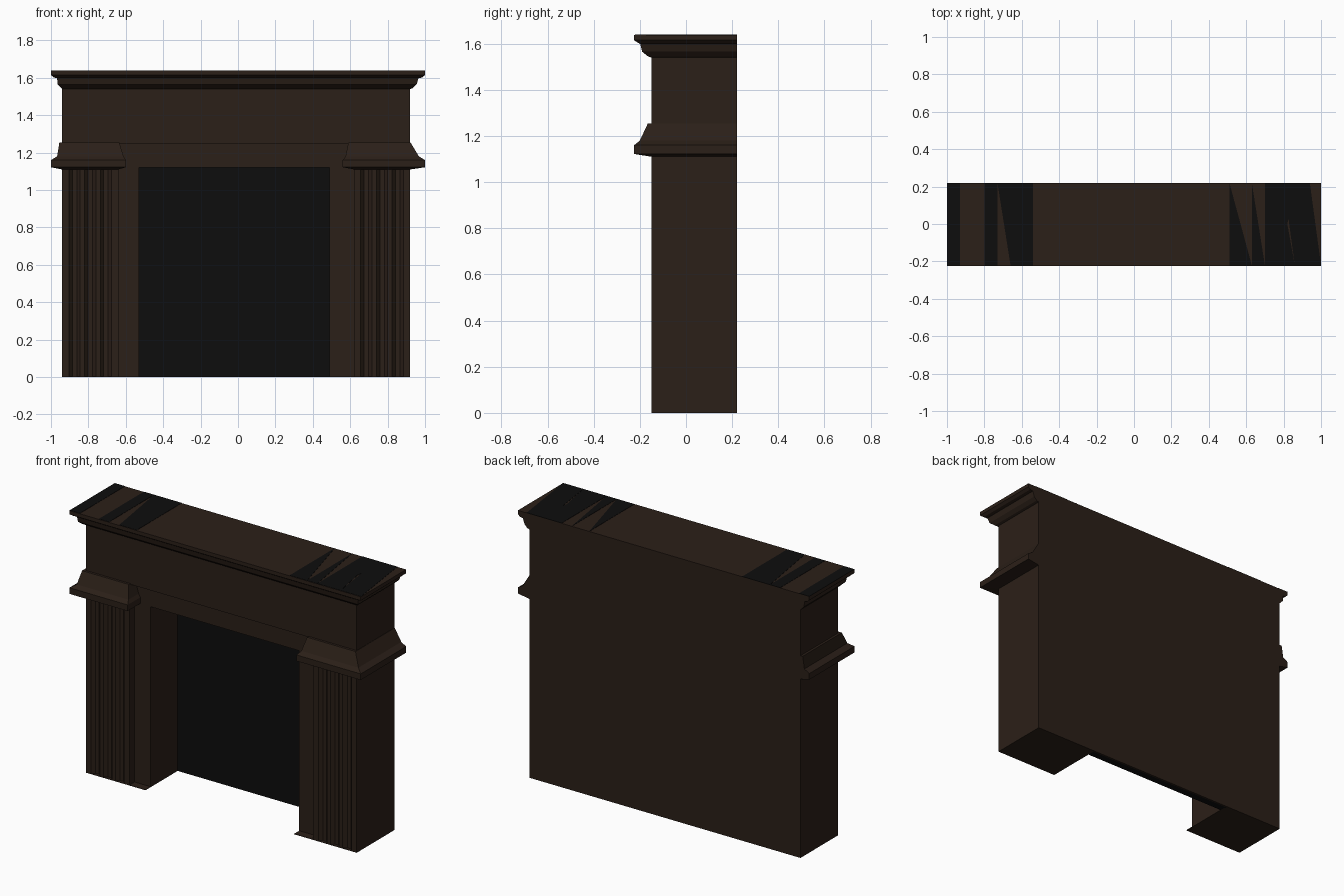
import bpy, bmesh

if "Cube" in bpy.data.objects:
    bpy.data.objects.remove(bpy.data.objects["Cube"])

BACK = 0.22


def material(name, rgb):
    m = bpy.data.materials.new(name)
    m.diffuse_color = (*rgb, 1)
    m.use_nodes = True
    m.node_tree.nodes["Principled BSDF"].inputs["Base Color"].default_value = m.diffuse_color
    return m


WOOD = material("dark_wood", (0.024, 0.014, 0.009))
SOOT = material("soot_black", (0.004, 0.004, 0.004))


def loft(name, rings, mat):
    """Skin a stack of matching point rings and cap both ends."""
    bm = bmesh.new()
    loops = [[bm.verts.new(p) for p in ring] for ring in rings]
    n = len(loops[0])
    for a, b in zip(loops, loops[1:]):
        for i in range(n):
            j = (i + 1) % n
            bm.faces.new((a[i], a[j], b[j], b[i]))
    bm.faces.new(loops[0][::-1])
    bm.faces.new(loops[-1])
    bmesh.ops.recalc_face_normals(bm, faces=bm.faces)
    me = bpy.data.meshes.new(name)
    bm.to_mesh(me)
    bm.free()
    me.materials.append(mat)
    ob = bpy.data.objects.new(name, me)
    bpy.context.collection.objects.link(ob)
    return ob


def rect(x0, x1, y0, z, y1=BACK):
    return [(x0, y0, z), (x1, y0, z), (x1, y1, z), (x0, y1, z)]


def box(name, x0, x1, y0, y1, z0, z1, mat=WOOD):
    return loft(name, [rect(x0, x1, y0, z0, y1), rect(x0, x1, y0, z1, y1)], mat)


def prism(name, outline, z0, z1, mat):
    return loft(name, [[(x, y, z) for x, y in outline] for z in (z0, z1)], mat)


def leg(side, outer, pilaster, inner):
    """Fluted pilaster with a recessed jamb strip beside it."""
    w = pilaster - outer
    pts = [(outer, BACK), (outer, -0.15)]
    for k in range(3):
        for t, y in ((0.0, -0.15), (0.06, -0.13), (0.14, -0.13), (0.20, -0.15)):
            pts.append((outer + w * (0.12 + 0.28 * k + t), y))
    pts += [(pilaster, -0.15), (pilaster, -0.10), (inner, -0.10), (inner, BACK)]
    prism(side + "_leg", pts, 0, 1.12, WOOD)
    x0, x1 = sorted((outer, inner))
    box(side + "_foot_plate", x0, x1, -0.15, BACK, 0, 0.003)


# Legs
leg("left", -0.94, -0.64, -0.53)
leg("right", 0.92, 0.62, 0.49)

# Lintel over the opening, then the plain frieze
box("lintel", -0.94, 0.92, -0.10, BACK, 1.12, 1.25)
box("frieze", -0.94, 0.92, -0.15, BACK, 1.25, 1.56)

# Firebox: black front, wooden back
box("firebox_panel", -0.54, 0.50, 0.165, 0.21, 0, 1.13, SOOT)
box("back_board", -0.54, 0.50, 0.21, BACK, 0, 1.13)

# Moulded capitals
loft("left_capital", [rect(*r) for r in (
    (-0.94, -0.64, -0.15, 1.11), (-1.0, -0.60, -0.225, 1.122),
    (-1.0, -0.60, -0.225, 1.16), (-0.967, -0.612, -0.20, 1.18),
    (-0.955, -0.635, -0.165, 1.255))], WOOD)
loft("right_capital", [rect(*r) for r in (
    (0.62, 0.92, -0.15, 1.11), (0.56, 1.0, -0.225, 1.122),
    (0.56, 1.0, -0.225, 1.16), (0.575, 0.967, -0.20, 1.18),
    (0.59, 0.922, -0.165, 1.255))], WOOD)

# Mantel shelf with stepped, coved edge
loft("mantel_shelf", [rect(*r) for r in (
    (-0.94, 0.92, -0.15, 1.54), (-0.945, 0.935, -0.165, 1.545),
    (-0.965, 0.955, -0.19, 1.565), (-0.967, 0.965, -0.198, 1.598),
    (-0.985, 0.985, -0.205, 1.602), (-1.0, 1.0, -0.225, 1.615),
    (-1.0, 1.0, -0.225, 1.638))], WOOD)

# Dark streaks across the shelf top
F, B = -0.222, BACK
for i, streak in enumerate((
        [(-1, F), (-0.93, F), (-0.93, B), (-1, B)],
        [(-0.80, F), (-0.73, F), (-0.73, B), (-0.80, B)],
        [(-0.73, B), (-0.66, F), (-0.54, F), (-0.54, B)],
        [(0.51, F), (0.63, F), (0.51, B)],
        [(0.63, F), (0.70, F), (0.63, B)],
        [(0.70, F), (0.78, F), (0.86, B), (0.70, B)],
        [(0.78, F), (0.86, F), (0.78, B)],
        [(0.86, F), (1, F), (0.94, B), (0.80, B)])):
    prism(f"shelf_streak_{i + 1}", streak, 1.6375, 1.6395, SOOT)
